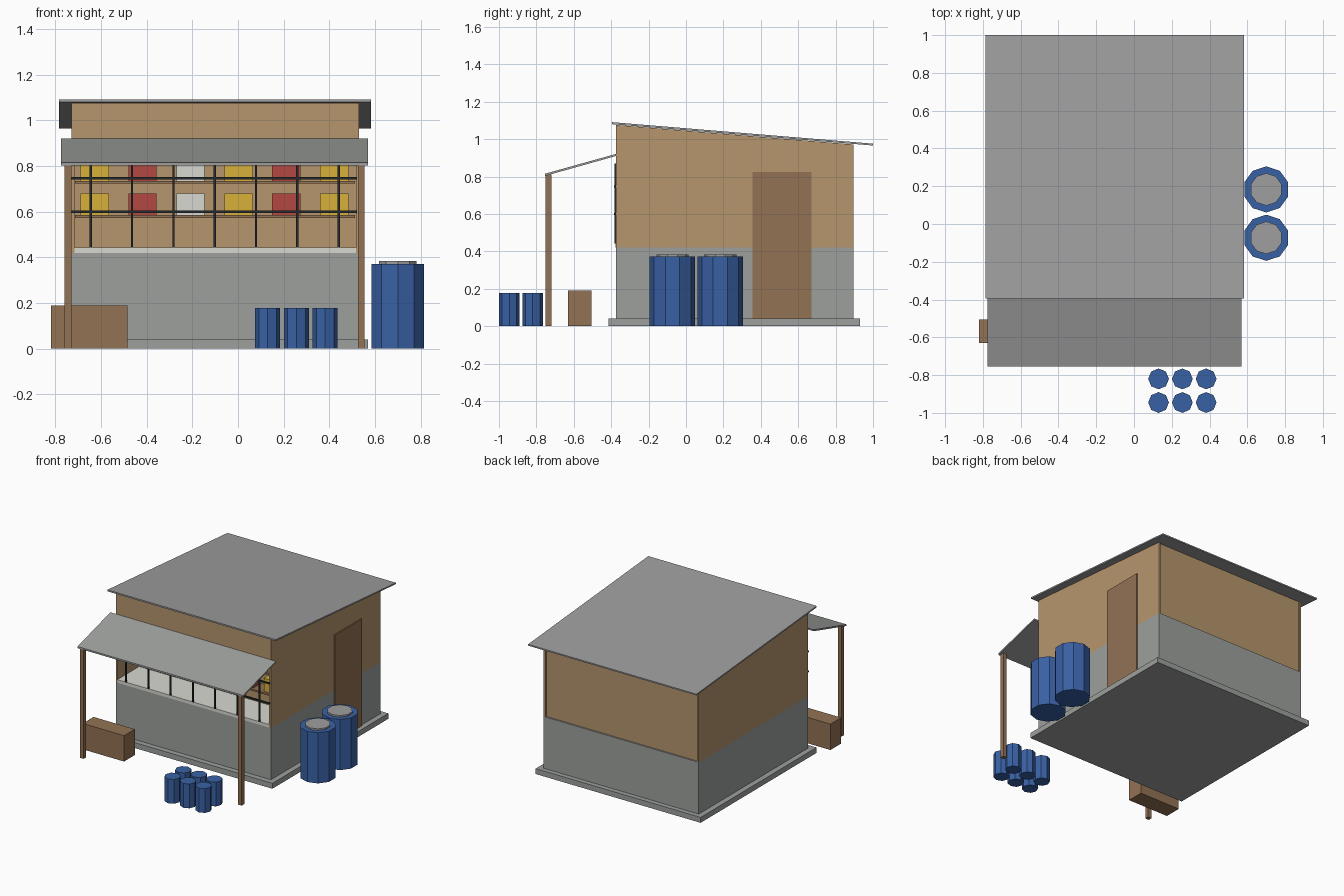
import bpy
import bmesh

if "Cube" in bpy.data.objects:
    bpy.data.objects.remove(bpy.data.objects["Cube"], do_unlink=True)


def material(name, rgb):
    """Flat material from 0-255 display colour, converted to linear."""
    lin = [((c / 255 + 0.055) / 1.055) ** 2.4 for c in rgb] + [1]
    m = bpy.data.materials.new(name)
    m.use_nodes = True
    m.diffuse_color = lin
    m.node_tree.nodes["Principled BSDF"].inputs["Base Color"].default_value = lin
    return m


CONCRETE = material("concrete grey", (157, 160, 158))
METAL = material("sheet metal grey", (157, 159, 157))
TAN = material("tan plaster", (182, 150, 109))
WOOD = material("brown wood", (146, 114, 84))
BLUE = material("barrel blue", (57, 97, 165))
WHITE = material("off white", (216, 216, 210))
YELLOW = material("yellow", (216, 176, 58))
RED = material("red", (180, 72, 66))
IRON = material("dark iron", (36, 42, 44))


def finish(name, bm, mat):
    bmesh.ops.recalc_face_normals(bm, faces=bm.faces)
    mesh = bpy.data.meshes.new(name)
    bm.to_mesh(mesh)
    bm.free()
    mesh.materials.append(mat)
    obj = bpy.data.objects.new(name, mesh)
    bpy.context.collection.objects.link(obj)
    return obj


def prism(name, x0, x1, profile, mat):
    """Extrude a (y, z) profile from x0 to x1."""
    bm = bmesh.new()
    face = bm.faces.new([bm.verts.new((x0, y, z)) for y, z in profile])
    ext = bmesh.ops.extrude_face_region(bm, geom=[face])["geom"]
    verts = [v for v in ext if isinstance(v, bmesh.types.BMVert)]
    bmesh.ops.translate(bm, verts=verts, vec=(x1 - x0, 0, 0))
    return finish(name, bm, mat)


def box(name, x0, x1, y0, y1, z0, z1, mat):
    return prism(name, x0, x1, [(y0, z0), (y1, z0), (y1, z1), (y0, z1)], mat)


def drum(name, x, y, z0, z1, radius, sides, mat):
    bm = bmesh.new()
    bmesh.ops.create_cone(bm, cap_ends=True, segments=sides, radius1=radius,
                          radius2=radius, depth=z1 - z0)
    bmesh.ops.translate(bm, verts=bm.verts, vec=(x, y, (z0 + z1) / 2))
    return finish(name, bm, mat)


# Overall building extents
L, R, F, B = -0.73, 0.53, -0.375, 0.895
SILL, LINTEL, T = 0.42, 0.87, 0.014


def under_roof(y):
    return 1.078 - 0.0824 * (y + 0.395)


# Foundation and solid lower wall
box("foundation", -0.77, 0.57, -0.415, 0.93, 0, 0.04, CONCRETE)
box("lower_wall", L, R, F, B, 0.04, SILL, CONCRETE)

# Upper walls
for name, x in (("right_wall", L), ("left_wall", R - T)):
    prism(name, x, x + T, [(F, SILL), (B, SILL), (B, under_roof(B)), (F, under_roof(F))], TAN)
for name, y, z in (("back_wall", B - 0.025, SILL), ("lintel_wall", F, LINTEL),
                   ("shelf_back", -0.125, SILL)):
    prism(name, L + T, R - T,
          [(y, z), (y + T, z), (y + T, under_roof(y + T)), (y, under_roof(y))], TAN)

# Roof and awning sheets
prism("roof", -0.785, 0.583,
      [(-0.395, 1.08), (1.0, 0.966), (1.0, 0.976), (-0.395, 1.091)], METAL)
prism("awning", -0.775, 0.57,
      [(-0.755, 0.803), (F, 0.91), (F, 0.921), (-0.755, 0.815)], METAL)
for name, x in (("right_post", -0.76), ("left_post", 0.525)):
    box(name, x, x + 0.03, -0.75, -0.72, 0, 0.81, WOOD)

# Side door
box("door", R, R + 0.008, 0.355, 0.67, 0.04, 0.825, WOOD)

# Serving counter, shelves and goods
box("counter", L + T, R - T, F - 0.002, -0.125, SILL, 0.443, WHITE)
goods = (YELLOW, RED, WHITE, YELLOW, RED, YELLOW)
for row, z in enumerate((0.585, 0.735)):
    box(f"shelf_{row}", -0.715, 0.512, -0.235, -0.125, z - 0.012, z, WOOD)
    for i, mat in enumerate(goods):
        x = -0.69 + 0.21 * i
        box(f"goods_{row}_{i}", x, x + 0.124, -0.215, -0.14, z, z + 0.095, mat)

# Window bars
for i in range(7):
    x = -0.645 + 0.181 * i
    box(f"upright_bar_{i}", x - 0.005, x + 0.005, F - 0.008, F + 0.002, 0.443, LINTEL, IRON)
for i, z in enumerate((0.6, 0.747)):
    box(f"cross_bar_{i}", L, R - 0.008, F - 0.01, F, z - 0.005, z + 0.005, IRON)

# Wooden bench
box("bench", -0.82, -0.485, -0.63, -0.505, 0, 0.19, WOOD)

# Large barrels with lids
for i, y in enumerate((-0.073, 0.183)):
    drum(f"barrel_{i}", 0.7, y, 0, 0.372, 0.122, 10, BLUE)
    drum(f"barrel_lid_{i}", 0.7, y, 0.372, 0.384, 0.086, 10, METAL)

# Small containers in a grid
for i in range(3):
    for j in range(2):
        drum(f"container_{i}_{j}", 0.13 + 0.126 * i, -0.945 + 0.125 * j,
             0, 0.178, 0.055, 8, BLUE)
